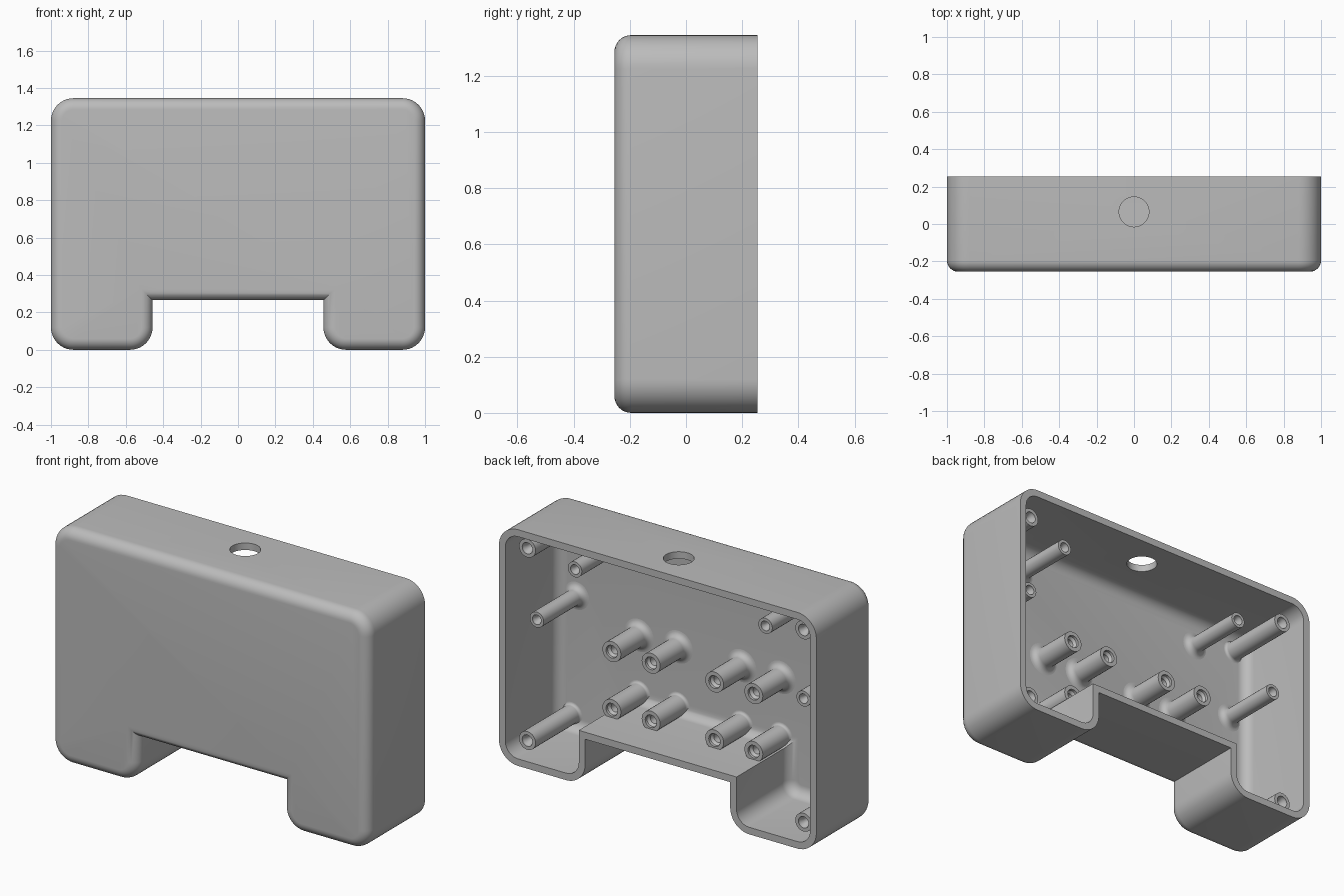
import bpy, bmesh
from math import sin, cos, pi, radians

cube = bpy.data.objects.get("Cube")
if cube:
    bpy.data.objects.remove(cube, do_unlink=True)

# Main dimensions
HEIGHT, HALF_DEPTH = 1.345, 0.255
CORNER, EDGE, WALL = 0.12, 0.06, 0.04
NOTCH_X, NOTCH_Z = 0.457, 0.265
FLOOR = -HALF_DEPTH + WALL

grey = bpy.data.materials.new("grey plastic")
grey.use_nodes = True
colour = (0.5, 0.5, 0.5, 1)
grey.diffuse_color = colour
grey.node_tree.nodes["Principled BSDF"].inputs["Base Color"].default_value = colour


def finish(bm, name):
    bmesh.ops.recalc_face_normals(bm, faces=bm.faces)
    mesh = bpy.data.meshes.new(name)
    bm.to_mesh(mesh)
    bm.free()
    mesh.materials.append(grey)
    obj = bpy.data.objects.new(name, mesh)
    bpy.context.collection.objects.link(obj)
    return obj


def smooth(obj):
    bpy.ops.object.select_all(action="DESELECT")
    obj.select_set(True)
    bpy.context.view_layer.objects.active = obj
    bpy.ops.object.shade_smooth_by_angle(angle=radians(35))


def arc(x, z, start, radius, steps=10):
    angles = [radians(start + 90 * i / steps) for i in range(steps + 1)]
    return [(x + radius * cos(a), z + radius * sin(a)) for a in angles]


def outline(d):
    """Notched case outline, moved inwards by d."""
    r, side, leg = CORNER - d, 1 - CORNER, NOTCH_X + CORNER
    return (arc(side, HEIGHT - CORNER, 0, r) + arc(-side, HEIGHT - CORNER, 90, r)
            + arc(-side, CORNER, 180, r) + arc(-leg, CORNER, 270, r)
            + [(-NOTCH_X - d, NOTCH_Z + d), (NOTCH_X + d, NOTCH_Z + d)]
            + arc(leg, CORNER, 180, r) + arc(side, CORNER, 270, r))


def bridge(bm, a, b):
    n = len(a)
    for i in range(n):
        j = (i + 1) % n
        bm.faces.new((a[i], a[j], b[j], b[i]))


def fillet(inset, front, radius, steps=8):
    """Inset and depth pairs for a rounded edge, from side to front."""
    turns = [pi / 2 * i / steps for i in range(steps + 1)]
    return [(inset + radius * (1 - cos(t)), front + radius * (1 - sin(t))) for t in turns]


# Case: outer skin, rim and inner skin as one closed loft
outer = [(0, HALF_DEPTH)] + fillet(0, -HALF_DEPTH, EDGE)
inner = [(WALL, HALF_DEPTH)] + fillet(WALL, FLOOR, EDGE)
bm = bmesh.new()
loops = [[bm.verts.new((x, y, z)) for x, z in outline(d)]
         for d, y in outer[::-1] + inner]
for a, b in zip(loops, loops[1:]):
    bridge(bm, a, b)
bm.faces.new(loops[0])
bm.faces.new(loops[-1])
case = finish(bm, "case")

# Round cable hole in the top wall
bpy.ops.mesh.primitive_cylinder_add(vertices=48, radius=0.08, depth=0.2,
                                    location=(0, 0.065, HEIGHT))
cutter = bpy.context.object
cutter.name = "cable_hole_cutter"
cutter.hide_render = True
cutter.data.materials.append(grey)
cut = case.modifiers.new("cable hole", "BOOLEAN")
cut.operation, cut.solver, cut.object = "DIFFERENCE", "EXACT", cutter
bpy.context.view_layer.objects.active = case
bpy.ops.object.modifier_apply(modifier=cut.name)
bpy.data.objects.remove(cutter, do_unlink=True)
smooth(case)


def post(name, x, z, tip, r, flare=0.03, sides=28):
    """Screw post with a flared foot and a stepped blind hole."""
    turns = [pi / 2 * i / 6 for i in range(7)]
    profile = [(r + flare * (1 - sin(t)), FLOOR + flare * (1 - cos(t))) for t in turns]
    profile.insert(0, (r + flare, FLOOR - 0.01))
    profile += [(r, tip), (r * 0.62, tip), (r * 0.62, tip - 0.015),
                (r * 0.42, tip - 0.03), (r * 0.42, tip - 0.12)]
    bm = bmesh.new()
    rings = [[bm.verts.new((x + p * cos(2 * pi * i / sides), y, z + p * sin(2 * pi * i / sides)))
              for i in range(sides)] for p, y in profile]
    for a, b in zip(rings, rings[1:]):
        bridge(bm, a, b)
    bm.faces.new(rings[0])
    bm.faces.new(rings[-1])
    smooth(finish(bm, name))


# Posts, mirrored left and right: name, x, z, tip depth, radius
posts = [
    ("upper_corner_post", 0.87, 1.215, 0.185, 0.052),
    ("lower_corner_post", 0.87, 0.12, 0.185, 0.052),
    ("side_post", 0.84, 0.80, 0.143, 0.044),
    ("top_post", 0.60, 1.15, 0.143, 0.044),
    ("outer_upper_board_post", 0.447, 0.68, 0.03, 0.058),
    ("inner_upper_board_post", 0.20, 0.68, 0.03, 0.058),
    ("outer_lower_board_post", 0.447, 0.35, 0.03, 0.058),
    ("inner_lower_board_post", 0.20, 0.35, 0.03, 0.058),
]
for name, x, z, tip, r in posts:
    # Feet stay inside the wall next to the notch and the corners
    foot = 0.015 if "lower" in name or "corner" in name else 0.035
    for side, sign in (("left", 1), ("right", -1)):
        post(f"{side}_{name}", sign * x, z, tip, r, foot)
